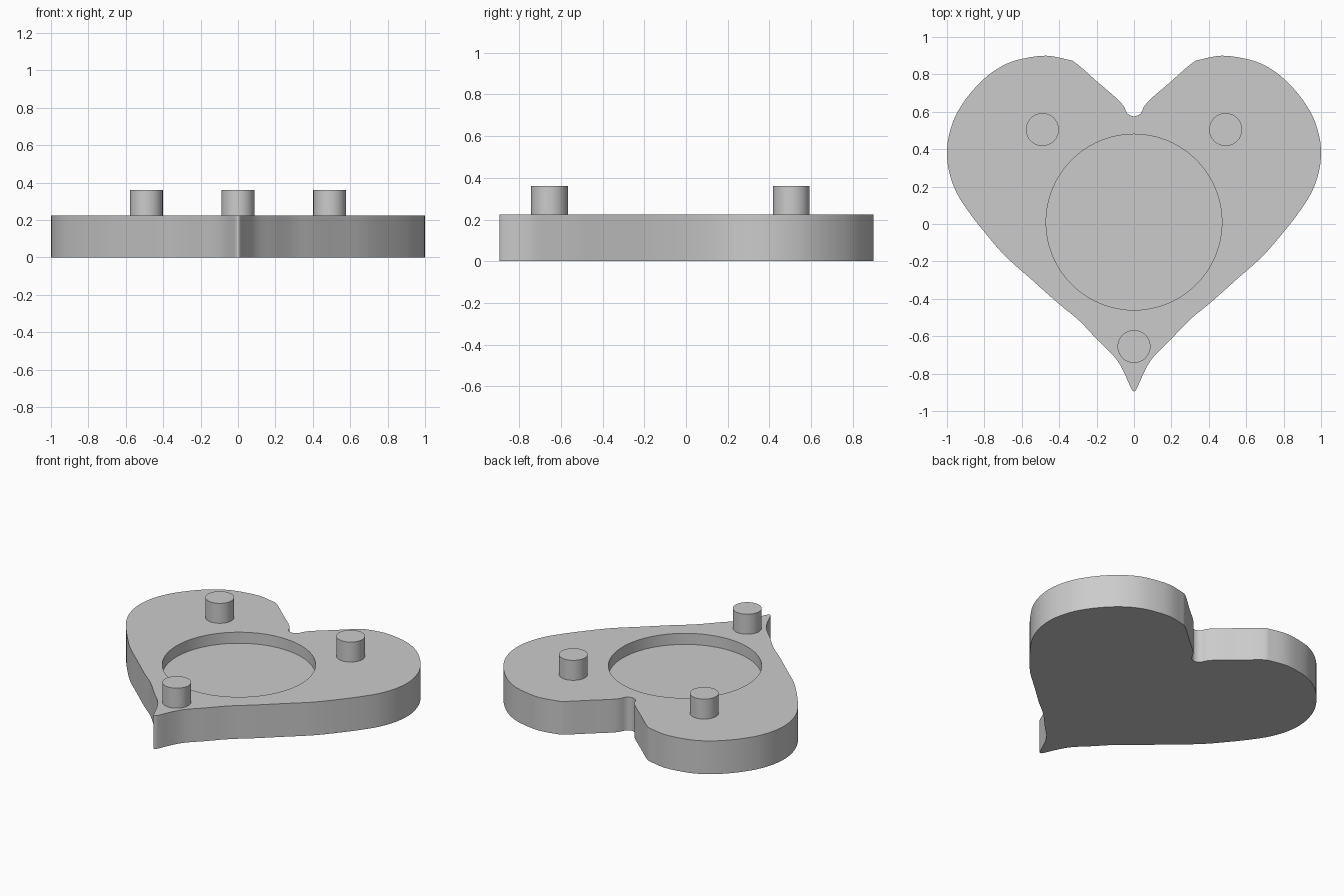
import bpy
import bmesh
import math
from mathutils import Vector

cube = bpy.data.objects.get("Cube")
if cube:
    bpy.data.objects.remove(cube, do_unlink=True)

SLAB_TOP = 0.225
PEG_TOP = 0.36
RECESS_FLOOR = 0.15

# Single plain grey material
grey = bpy.data.materials.new("plain grey")
grey.use_nodes = True
colour = (0.6, 0.6, 0.6, 1)
grey.diffuse_color = colour
grey.node_tree.nodes["Principled BSDF"].inputs["Base Color"].default_value = colour


def prism(name, outline, z0, z1):
    """Extrude a closed outline straight up from z0 to z1."""
    bm = bmesh.new()
    base = bm.faces.new([bm.verts.new((x, y, z0)) for x, y in outline])
    top = bmesh.ops.extrude_face_region(bm, geom=[base], use_keep_orig=True)
    verts = [g for g in top["geom"] if isinstance(g, bmesh.types.BMVert)]
    bmesh.ops.translate(bm, verts=verts, vec=(0, 0, z1 - z0))
    bmesh.ops.recalc_face_normals(bm, faces=bm.faces)
    mesh = bpy.data.meshes.new(name)
    bm.to_mesh(mesh)
    bm.free()
    mesh.materials.append(grey)
    obj = bpy.data.objects.new(name, mesh)
    bpy.context.collection.objects.link(obj)
    return obj


def circle(cx, cy, r, n):
    return [(cx + r * math.cos(math.tau * i / n), cy + r * math.sin(math.tau * i / n))
            for i in range(n)]


def smooth_path(points, steps):
    """Catmull-Rom curve through the points."""
    pts = [Vector(p) for p in points]
    pts = [pts[0]] + pts + [pts[-1]]
    out = []
    for a, b, c, d in zip(pts, pts[1:], pts[2:], pts[3:]):
        for i in range(steps):
            t = i / steps
            out.append(b + 0.5 * t * ((c - a) + t * ((2 * a - 5 * b + 4 * c - d)
                                                     + t * (3 * (b - c) + d - a))))
    return out + [pts[-1]]


def finish(obj):
    bpy.ops.object.select_all(action='DESELECT')
    obj.select_set(True)
    bpy.context.view_layer.objects.active = obj
    bpy.ops.object.shade_smooth_by_angle(angle=math.radians(30))


# Heart slab: right half of the outline from notch to tip, then mirrored
half = [(0, .575), (.035, .59), (.07, .65), (.19, .755), (.31, .86), (.36, .88),
        (.47, .9), (.59, .885), (.685, .855), (.78, .795), (.87, .705), (.94, .605),
        (.98, .51), (1, .4), (.99, .285), (.95, .17), (.88, .06), (.79, -.055),
        (.685, -.175), (.55, -.295), (.41, -.42), (.295, -.515), (.19, -.625),
        (.105, -.71), (.06, -.78), (.015, -.88), (0, -.895)]
side = [(p.x, p.y) for p in smooth_path(half, 3)]
outline = side + [(-x, y) for x, y in side[-2:0:-1]]
slab = prism("heart_slab", outline, 0, SLAB_TOP)

# Round recess cut into the top
cutter = prism("recess_cutter", circle(0, 0.01, 0.47, 96), RECESS_FLOOR, SLAB_TOP + 0.1)
cutter.hide_render = True
cut = slab.modifiers.new("recess", 'BOOLEAN')
cut.operation = 'DIFFERENCE'
cut.solver = 'EXACT'
cut.object = cutter
bpy.ops.object.select_all(action='DESELECT')
bpy.context.view_layer.objects.active = slab
slab.select_set(True)
bpy.ops.object.modifier_apply(modifier=cut.name)
bpy.data.objects.remove(cutter, do_unlink=True)
finish(slab)

# Three locating pegs
for name, x, y in (("left_peg", 0.49, 0.505), ("right_peg", -0.49, 0.505),
                   ("front_peg", 0, -0.655)):
    finish(prism(name, circle(x, y, 0.088, 48), SLAB_TOP - 0.01, PEG_TOP))
